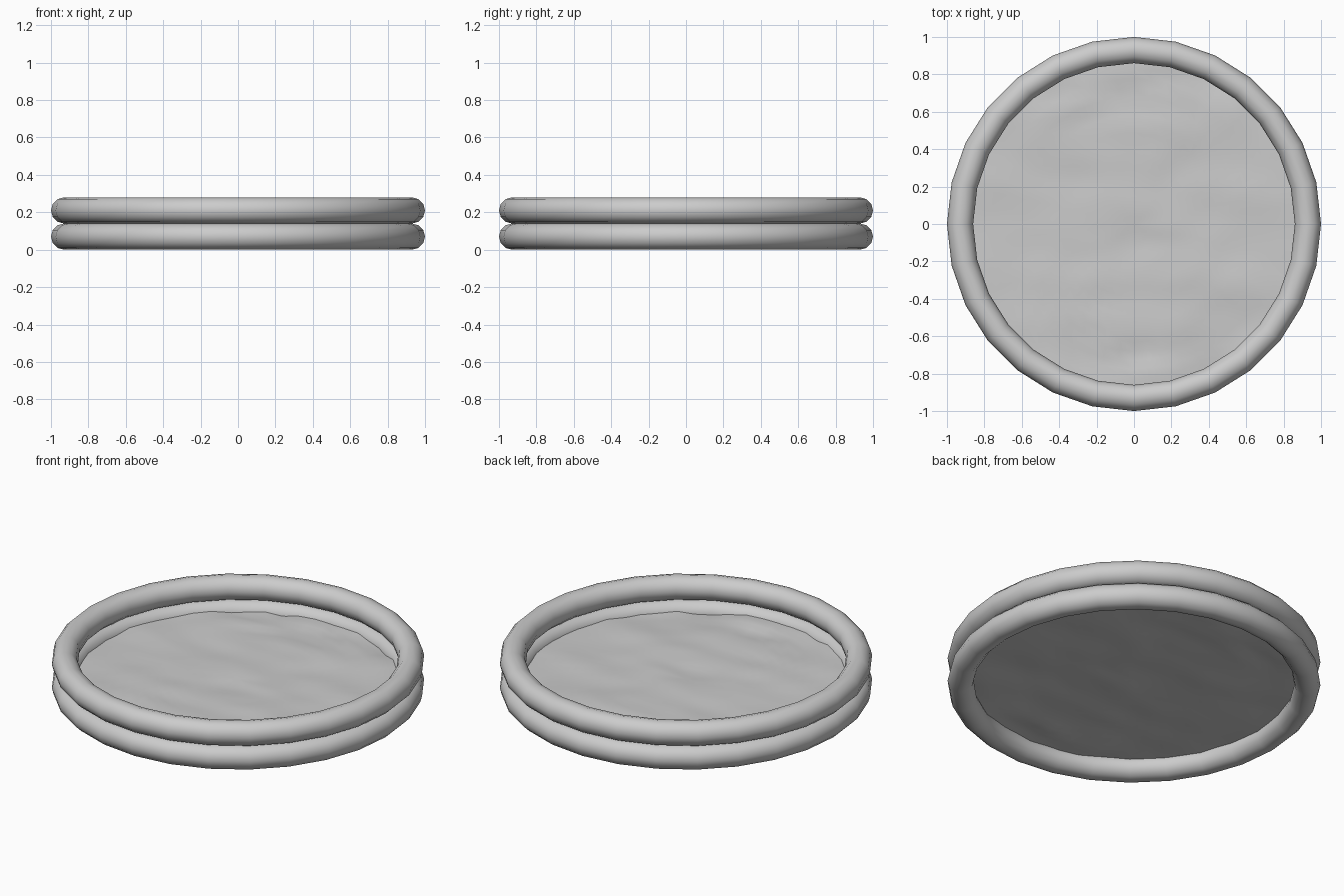
import bpy
import bmesh
import math
from mathutils import Vector, noise

if "Cube" in bpy.data.objects:
    bpy.data.objects.remove(bpy.data.objects["Cube"])

SIDES = 28
TUBE = 0.07
RING = 0.93


def shade_smooth(obj):
    for p in obj.data.polygons:
        p.use_smooth = True


# Two stacked inflated wall rings
for name, z in (("lower_ring", TUBE), ("upper_ring", 3 * TUBE)):
    bpy.ops.mesh.primitive_torus_add(
        major_segments=SIDES, minor_segments=12,
        major_radius=RING, minor_radius=TUBE, location=(0, 0, z))
    ring = bpy.context.object
    ring.name = name
    shade_smooth(ring)


# Wrinkle height: gentle over the floor, stronger towards the front and back
def wrinkle(x, y):
    soft = noise.noise(Vector((x * 2.2 + y, y * 5.0, 3.1)))
    fine = noise.noise(Vector((x * 5.0 - y * 2, y * 9.0, 7.7)))
    edge = max(0.0, abs(y) - 0.45) / 0.4
    return 0.012 * soft + (0.004 + 0.02 * edge) * fine


# Thin creased floor sheet, its rim tucked into the lower ring
bm = bmesh.new()
loops = 18
radius = 0.875
center = bm.verts.new((0, 0, wrinkle(0, 0)))
prev = None
for i in range(1, loops + 1):
    r = radius * i / loops
    row = []
    for k in range(SIDES * 2):
        a = math.pi * k / SIDES
        # odd points sit on the chords so the outline matches the rings
        rr = r * (math.cos(math.pi / SIDES) if k % 2 else 1)
        x, y = rr * math.cos(a), rr * math.sin(a)
        row.append(bm.verts.new((x, y, wrinkle(x, y))))
    for k in range(len(row)):
        n = (k + 1) % len(row)
        if prev:
            bm.faces.new((prev[k], row[k], row[n], prev[n]))
        else:
            bm.faces.new((center, row[k], row[n]))
    prev = row
mesh = bpy.data.meshes.new("pool_floor")
bm.to_mesh(mesh)
bm.free()
floor = bpy.data.objects.new("pool_floor", mesh)
floor.location.z = 0.095
bpy.context.collection.objects.link(floor)
shade_smooth(floor)
